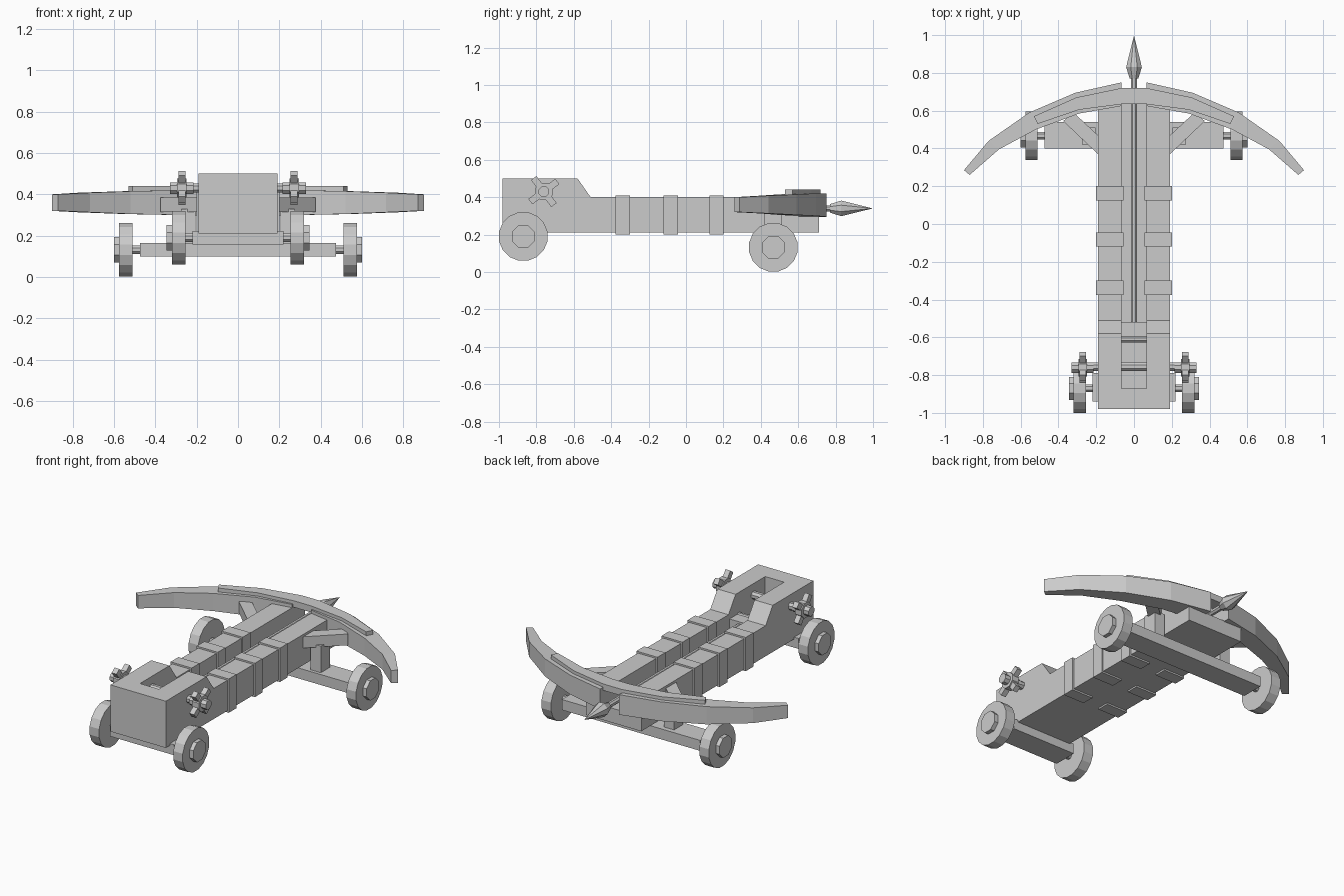
import bpy, bmesh, math
from mathutils import Matrix, Vector

if "Cube" in bpy.data.objects:
    bpy.data.objects.remove(bpy.data.objects["Cube"])


def finish(name, bm):
    bmesh.ops.recalc_face_normals(bm, faces=bm.faces[:])
    me = bpy.data.meshes.new(name)
    bm.to_mesh(me)
    bm.free()
    ob = bpy.data.objects.new(name, me)
    bpy.context.collection.objects.link(ob)
    return ob


def loft(name, rings):
    """Closed skin through equal-sized rings of points."""
    bm = bmesh.new()
    vs = [[bm.verts.new(p) for p in r] for r in rings]
    n = len(rings[0])
    for a, b in zip(vs, vs[1:]):
        for i in range(n):
            j = (i + 1) % n
            bm.faces.new((a[i], a[j], b[j], b[i]))
    bm.faces.new(vs[0])
    bm.faces.new(vs[-1])
    return finish(name, bm)


def box(name, x, y, z):
    return loft(name, [[(x[0], y[0], h), (x[1], y[0], h), (x[1], y[1], h), (x[0], y[1], h)] for h in z])


def disc(name, x0, x1, y, z, r, n, turn=0.5):
    """Cylinder along x."""
    ang = [2 * math.pi * (i + turn) / n for i in range(n)]
    return loft(name, [[(x, y + r * math.cos(a), z + r * math.sin(a)) for a in ang] for x in (x0, x1)])


# Stock with raised rear housing and an open bolt channel
profile = [(-0.98, 0.21), (0.71, 0.21), (0.71, 0.40), (-0.51, 0.40), (-0.58, 0.50), (-0.98, 0.50)]
stock = loft("stock", [[(x, y, z) for y, z in profile] for x in (-0.19, 0.19)])
cutter = box("channel_cutter", (-0.065, 0.065), (-0.87, 0.9), (0.30, 0.7))
mod = stock.modifiers.new("channel", 'BOOLEAN')
mod.operation = 'DIFFERENCE'
mod.solver = 'EXACT'
mod.object = cutter
bpy.context.view_layer.objects.active = stock
bpy.ops.object.modifier_apply(modifier=mod.name)
bpy.data.objects.remove(cutter)

# Bolt: shaft and pointed head, as rings along y
prof = [(-0.52, 0.018), (0.77, 0.018), (0.771, 0.025), (0.83, 0.045), (0.995, 0.001)]
loft("bolt", [[(r * math.cos(math.pi * (i + .5) / 4), y, 0.34 + r * math.sin(math.pi * (i + .5) / 4))
               for i in range(8)] for y, r in prof])

# Trigger block and winch rollers in the channel
box("trigger_block", (-0.065, 0.065), (-0.60, -0.52), (0.29, 0.37))
disc("string_roller", -0.07, 0.07, -0.61, 0.36, 0.018, 8)
disc("winch_axle", -0.24, 0.24, -0.755, 0.43, 0.024, 8)

# Bow limb stations: outer xy, inner xy, bottom z, top z
limb = [((0.065, 0.75), (0.065, 0.625), 0.295, 0.42), ((0.31, 0.695), (0.29, 0.585), 0.30, 0.42),
        ((0.555, 0.59), (0.52, 0.50), 0.305, 0.415), ((0.77, 0.44), (0.715, 0.395), 0.313, 0.408),
        ((0.90, 0.285), (0.87, 0.26), 0.32, 0.40)]
# Reinforcing strip stations on top of the bow
strip = [((0.53, 0.57), (0.51, 0.53)), ((0.305, 0.67), (0.29, 0.605)), ((0.065, 0.72), (0.06, 0.635))]
strip = [((-a[0], a[1]), (-b[0], b[1])) for a, b in strip] + strip[::-1]
loft("bow_strip", [[(*a, 0.40), (*b, 0.40), (*b, 0.44), (*a, 0.44)] for a, b in strip])

for s, side in ((-1, "left"), (1, "right")):
    def X(a, b):
        return (s * a, s * b)

    loft(side + "_bow_limb", [[(s * a[0], a[1], lo), (s * b[0], b[1], lo), (s * b[0], b[1], hi), (s * a[0], a[1], hi)]
                              for a, b, lo, hi in limb])

    # Bands around the stock
    for y in (-0.338, -0.082, 0.163):
        box(side + "_band", X(0.055, 0.20), (y - 0.038, y + 0.038), (0.20, 0.41))

    # Diagonal brace to the bow and its post
    brace = [(0.17, 0.35), (0.375, 0.545), (0.32, 0.59), (0.17, 0.45)]
    loft(side + "_brace", [[(s * x, y, z) for x, y in brace] for z in (0.315, 0.385)])
    box(side + "_post", X(0.205, 0.275), (0.42, 0.51), (0.15, 0.33))

    # Wheels with octagonal hubs and axle ends
    for end, x, y, z in (("front", 0.51, 0.467, 0.132), ("rear", 0.255, -0.87, 0.19)):
        disc(f"{side}_{end}_wheel", s * x, s * (x + 0.065), y, z, 0.132, 16)
        disc(f"{side}_{end}_hub", s * (x + 0.06), s * (x + 0.09), y, z, 0.066, 8)
        disc(f"{side}_{end}_axle_end", s * (x - 0.06), s * (x + 0.01), y, z, 0.022, 8)

    # Winch handle: hub, shaft boss and four spokes
    disc(side + "_winch_hub", s * 0.215, s * 0.33, -0.76, 0.43, 0.03, 8)
    disc(side + "_winch_rim", s * 0.25, s * 0.295, -0.76, 0.43, 0.05, 8)
    for k in range(4):
        spoke = box(side + "_winch_spoke", X(0.255, 0.288), (0.02, 0.09), (-0.018, 0.018))
        spoke.data.transform(Matrix.Translation((0, -0.76, 0.43)) @
                             Matrix.Rotation(math.radians(37 + 90 * k), 4, 'X'))

# Axle beams
box("front_axle_beam", (-0.475, 0.475), (0.40, 0.54), (0.10, 0.165))
box("rear_axle_beam", (-0.22, 0.22), (-0.94, -0.79), (0.157, 0.222))
